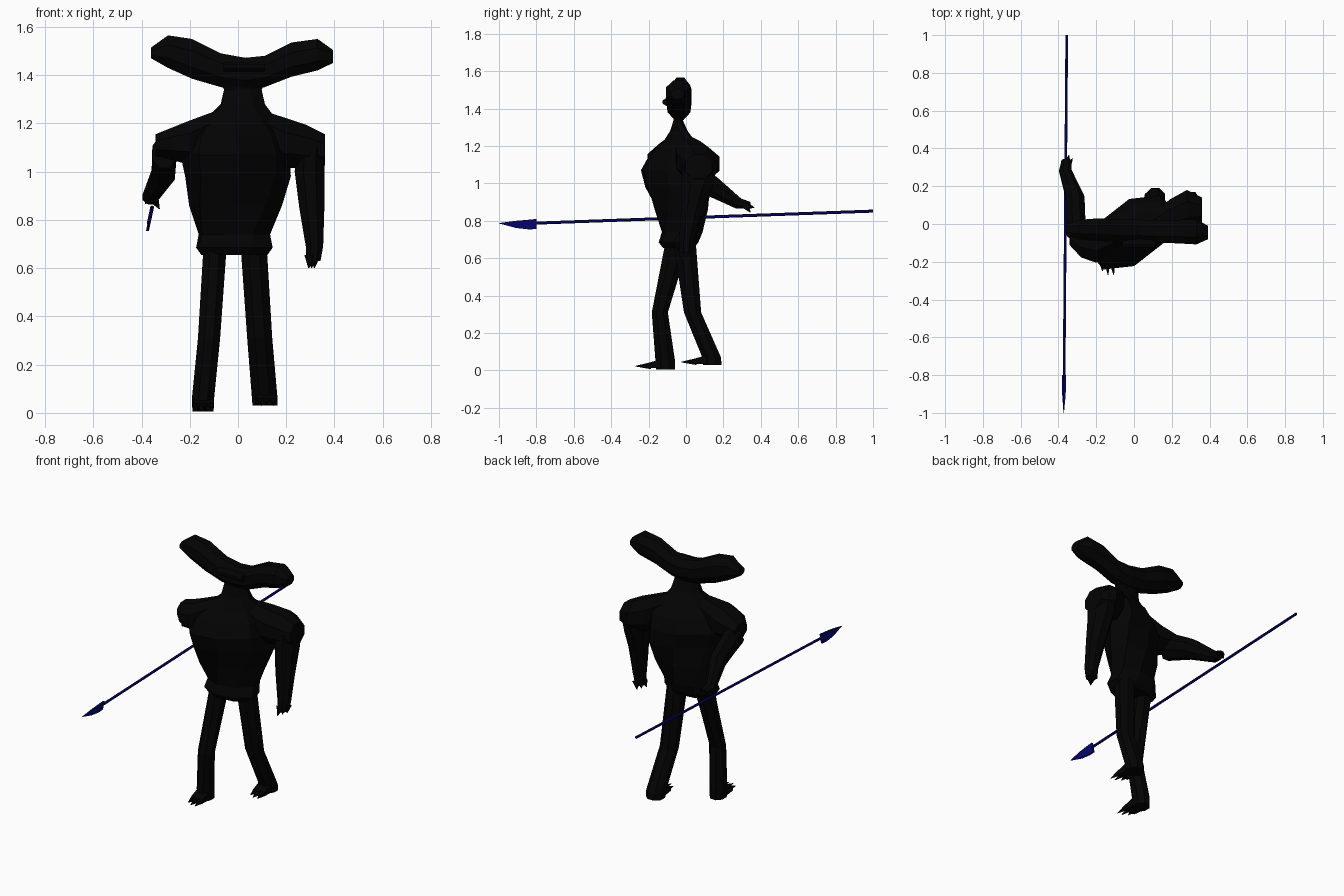
import bpy, bmesh
from math import sin, cos, pi, radians
from mathutils import Vector


def material(name, color):
    m = bpy.data.materials.new(name)
    m.diffuse_color = color
    return m


BLACK = material("black", (0.001, 0.001, 0.001, 1))
BLUE = material("dark_blue", (0.002, 0.002, 0.17, 1))


def ring(c, u, v, n=8):
    """Boxy n-gon around c whose flats reach the half-axes u and v."""
    c, u, v = Vector(c), Vector(u), Vector(v)
    k = 1 / cos(pi / n)
    return [c + (u * cos(t) + v * sin(t)) * k
            for t in (2 * pi * (i + 0.5) / n for i in range(n))]


def loft(name, rings, mat=BLACK):
    """Skin a list of rings into a closed flat-shaded tube."""
    bm = bmesh.new()
    rows = [[bm.verts.new(p) for p in r] for r in rings]
    n = len(rows[0])
    for a, b in zip(rows, rows[1:]):
        for i in range(n):
            j = (i + 1) % n
            bm.faces.new((a[i], a[j], b[j], b[i]))
    bm.faces.new(rows[0])
    bm.faces.new(rows[-1])
    bmesh.ops.recalc_face_normals(bm, faces=bm.faces)
    me = bpy.data.meshes.new(name)
    bm.to_mesh(me)
    bm.free()
    me.materials.append(mat)
    ob = bpy.data.objects.new(name, me)
    bpy.context.collection.objects.link(ob)
    return ob


def flat(z, x, y, a, b, turn=0):
    """Horizontal ring."""
    t = radians(turn)
    return ring((x, y, z), (a * cos(t), a * sin(t), 0), (-b * sin(t), b * cos(t), 0))


def side(x, y, z, hy, hz):
    """Ring across the x axis."""
    return ring((x, y, z), (0, hy, 0), (0, 0, hz))


def claw(name, a, b, r):
    """Three-sided spike from a to b."""
    d = (Vector(b) - Vector(a)).normalized()
    u = d.orthogonal().normalized()
    v = d.cross(u)
    loft(name, [ring(a, u * r, v * r, 3), ring(b, u * 0.001, v * 0.001, 3)])


# twisted torso, from pelvis up into the neck
loft("torso", [flat(*r) for r in [
    (0.655, -0.015, -0.04, 0.135, 0.078, 5), (0.685, -0.015, -0.04, 0.155, 0.10, 6),
    (0.74, -0.015, -0.02, 0.143, 0.10, 10), (0.86, -0.01, -0.025, 0.19, 0.12, 26),
    (0.98, 0.0, -0.037, 0.23, 0.135, 36), (1.07, -0.012, -0.045, 0.24, 0.148, 38),
    (1.15, 0.0, -0.037, 0.215, 0.115, 34), (1.21, 0.01, -0.035, 0.155, 0.075, 25),
    (1.28, 0.02, -0.038, 0.09, 0.04, 12), (1.34, 0.02, -0.042, 0.078, 0.024),
    (1.41, 0.02, -0.042, 0.11, 0.045)]])

# wide hammer-shaped head: x, top, bottom, y centre, half depth
loft("head", [side(x, y, (t + b) / 2, h, (t - b) / 2) for x, t, b, y, h in [
    (-0.36, 1.515, 1.47, -0.03, 0.03), (-0.29, 1.565, 1.43, -0.03, 0.052),
    (-0.19, 1.55, 1.385, -0.03, 0.06), (-0.07, 1.49, 1.35, -0.035, 0.06),
    (0.03, 1.472, 1.34, -0.037, 0.06), (0.11, 1.48, 1.35, -0.04, 0.06),
    (0.22, 1.535, 1.393, -0.04, 0.062), (0.33, 1.55, 1.42, -0.042, 0.066),
    (0.393, 1.505, 1.45, -0.045, 0.035)]])
# small jaw ridge at the front
loft("jaw", [side(x, -0.095, 1.435, 0.03, 0.02) for x in (-0.06, 0.11)])

# shoulders
loft("left_shoulder", [side(*r) for r in [
    (0.08, -0.01, 1.19, 0.05, 0.07), (0.19, 0.04, 1.12, 0.09, 0.105),
    (0.28, 0.075, 1.105, 0.105, 0.09), (0.36, 0.07, 1.09, 0.07, 0.065)]])
loft("right_shoulder", [side(*r) for r in [
    (-0.07, -0.06, 1.19, 0.05, 0.07), (-0.20, -0.10, 1.12, 0.105, 0.092),
    (-0.28, -0.085, 1.115, 0.092, 0.065), (-0.342, -0.05, 1.11, 0.06, 0.045)]])

# hanging left arm
loft("left_arm", [flat(*r) for r in [
    (1.10, 0.30, 0.075, 0.06, 0.095), (1.0, 0.297, 0.06, 0.062, 0.085),
    (0.85, 0.306, 0.028, 0.052, 0.055), (0.69, 0.317, 0.003, 0.036, 0.04),
    (0.63, 0.312, 0.0, 0.03, 0.035)]])

# right arm reaching back to the spear: x, y, z, half width, half thickness
loft("right_arm", [ring((x, y, z), (a, 0, 0), (0, b * 0.5, b * 0.87)) for x, y, z, a, b in [
    (-0.305, -0.05, 1.08, 0.05, 0.075), (-0.31, 0.135, 0.987, 0.048, 0.056),
    (-0.363, 0.28, 0.893, 0.033, 0.03), (-0.358, 0.335, 0.882, 0.025, 0.021)]])

# fingers
for i in (-1, 0, 1):
    claw("left_finger", (0.312 + 0.01 * i, 0.0 + 0.022 * i, 0.65),
         (0.305 + 0.012 * i, 0.0 + 0.03 * i, 0.60), 0.014)
    claw("right_finger", (-0.357 + 0.014 * i, 0.32, 0.88),
         (-0.345 + 0.02 * i, 0.365 - 0.02 * abs(i), 0.87 - 0.025 * i), 0.012)

# striding legs
loft("right_leg", [flat(*r) for r in [
    (0.69, -0.095, -0.045, 0.048, 0.064), (0.31, -0.12, -0.14, 0.046, 0.043),
    (0.06, -0.145, -0.112, 0.046, 0.052), (0.005, -0.145, -0.11, 0.044, 0.05)]])
loft("left_leg", [flat(*r) for r in [
    (0.69, 0.065, -0.008, 0.054, 0.06), (0.31, 0.09, 0.035, 0.052, 0.046),
    (0.07, 0.11, 0.137, 0.053, 0.05), (0.03, 0.112, 0.14, 0.052, 0.05)]])

# clawed feet, toes turned slightly inward: ankle x, front of ankle y, sole z
for name, x, y, z in [("right_foot", -0.145, -0.15, 0.008), ("left_foot", 0.112, 0.095, 0.03)]:
    loft(name, [ring((x, y + 0.05, z + 0.032), (0.043, 0, 0), (0, 0, 0.03), 4),
                ring((x + 0.005, y - 0.06, z + 0.018), (0.038, 0, 0), (0, 0, 0.012), 4)])
    for i in (-1, 0, 1):
        claw(name + "_claw", (x + 0.005 + 0.026 * i, y - 0.04, z + 0.02),
             (x + 0.008 + 0.03 * i, y - 0.12 + 0.02 * (i == -1), z + 0.015), 0.011)

# spear shaft and blade
loft("spear_shaft", [ring((x, y, z), (0.007, 0, 0), (0, 0, 0.007), 6) for x, y, z in [
    (-0.356, 1.0, 0.852), (-0.37, -0.82, 0.787)]], BLUE)
loft("spear_blade", [ring((x, y, z), (a, 0, 0), (0.2 * b, 0, b), 4) for x, y, z, a, b in [
    (-0.37, -0.80, 0.783, 0.005, 0.027), (-0.37, -0.84, 0.78, 0.006, 0.026),
    (-0.371, -0.91, 0.781, 0.005, 0.019), (-0.372, -1.0, 0.787, 0.001, 0.001)]], BLUE)
